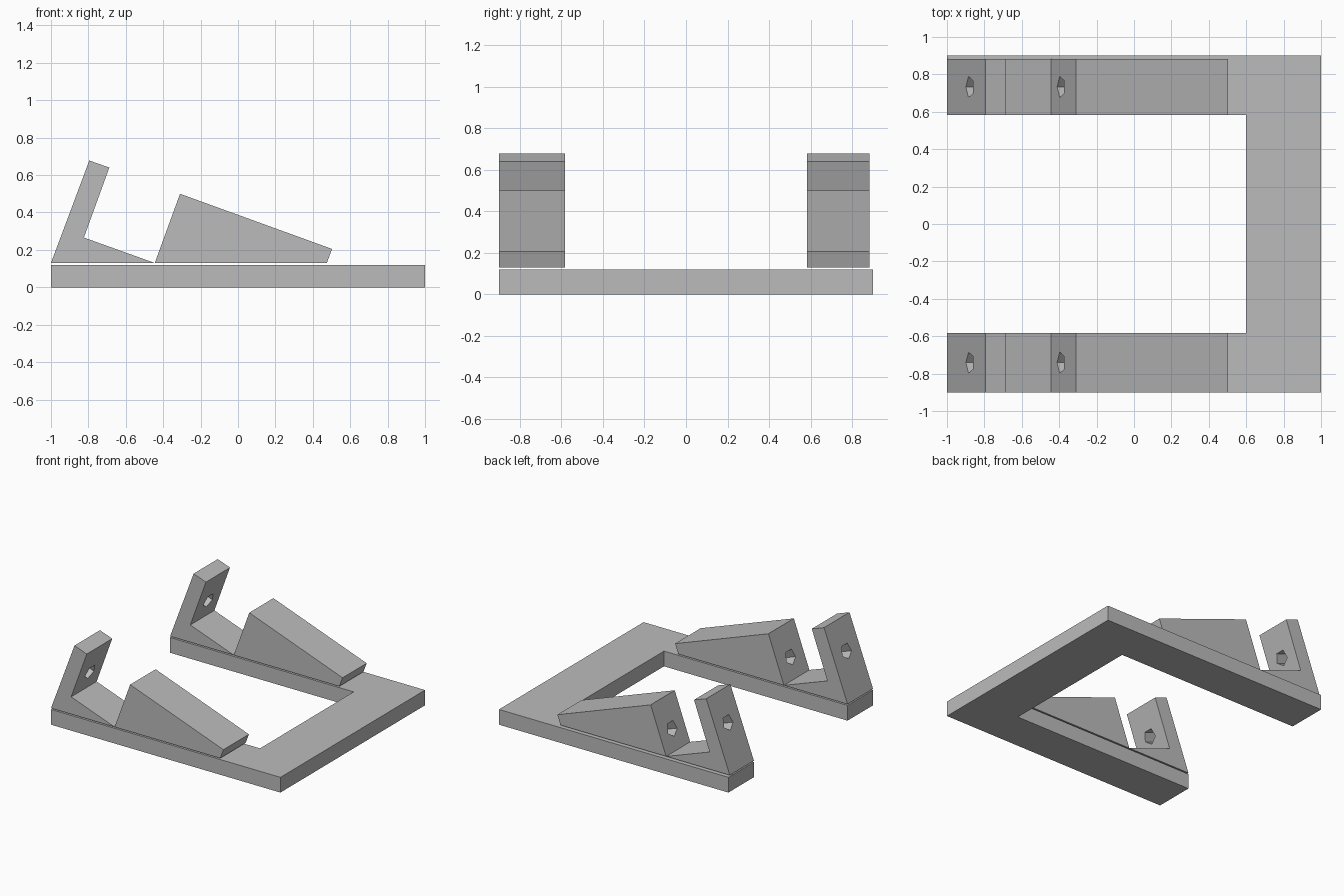
import bpy, bmesh, math
from mathutils import Matrix, Vector

default = bpy.data.objects.get("Cube")
if default:
    bpy.data.objects.remove(default, do_unlink=True)

GREY = (0.5, 0.5, 0.5, 1)
mat = bpy.data.materials.new("plain grey")
mat.use_nodes = True
mat.diffuse_color = GREY
mat.node_tree.nodes["Principled BSDF"].inputs["Base Color"].default_value = GREY


def finish(name, bm):
    bmesh.ops.recalc_face_normals(bm, faces=bm.faces)
    mesh = bpy.data.meshes.new(name)
    bm.to_mesh(mesh)
    bm.free()
    mesh.materials.append(mat)
    obj = bpy.data.objects.new(name, mesh)
    bpy.context.collection.objects.link(obj)
    return obj


def extrude(name, points, offset):
    """Solid made by sweeping a closed outline along an offset."""
    bm = bmesh.new()
    face = bm.faces.new([bm.verts.new(p) for p in points])
    swept = bmesh.ops.extrude_face_region(bm, geom=[face], use_keep_orig=True)
    verts = [g for g in swept["geom"] if isinstance(g, bmesh.types.BMVert)]
    bmesh.ops.translate(bm, verts=verts, vec=offset)
    return finish(name, bm)


# U-shaped base plate
outline = [(-1, -0.9), (1, -0.9), (1, 0.9), (-1, 0.9),
           (-1, 0.583), (0.6, 0.583), (0.6, -0.583), (-1, -0.583)]
extrude("base_plate", [(x, y, 0) for x, y in outline], (0, 0, 0.12))

# Side profiles of the tilted clamp: upright jaw with tapering floor, and wedge
JAW = [(-1, 0.13), (-0.795, 0.678), (-0.688, 0.64), (-0.824, 0.266), (-0.445, 0.13)]
WEDGE = [(-0.445, 0.13), (-0.31, 0.5), (0.503, 0.205), (0.475, 0.13)]

# Five-sided bolt hole, square to the tilted faces
TILT = math.radians(20)
AXIS = Vector((math.cos(TILT), 0, -math.sin(TILT)))
DOWN = Vector((-math.sin(TILT), 0, -math.cos(TILT)))
SIDE = Vector((0, 1, 0))
RADIUS = 0.059


def bolt_cutter(name, y):
    start = Vector((-0.877, y, 0.455)) - AXIS * 0.1
    ring = []
    for i in range(5):
        a = math.tau * i / 5
        ring.append(start + RADIUS * (DOWN * math.cos(a) + SIDE * math.sin(a)))
    cutter = extrude(name, ring, AXIS * 0.82)
    cutter.hide_render = True
    cutter.hide_viewport = True
    cutter.display_type = 'WIRE'
    return cutter


for side, y0, y1 in (("right", -0.9, -0.583), ("left", 0.583, 0.883)):
    cutter = bolt_cutter(side + "_bolt_cutter", (y0 + y1) / 2)
    for part, profile in (("jaw", JAW), ("wedge", WEDGE)):
        obj = extrude(f"{side}_{part}", [(x, y0, z) for x, z in profile], (0, y1 - y0, 0))
        hole = obj.modifiers.new("bolt hole", 'BOOLEAN')
        hole.operation = 'DIFFERENCE'
        hole.solver = 'EXACT'
        hole.object = cutter
